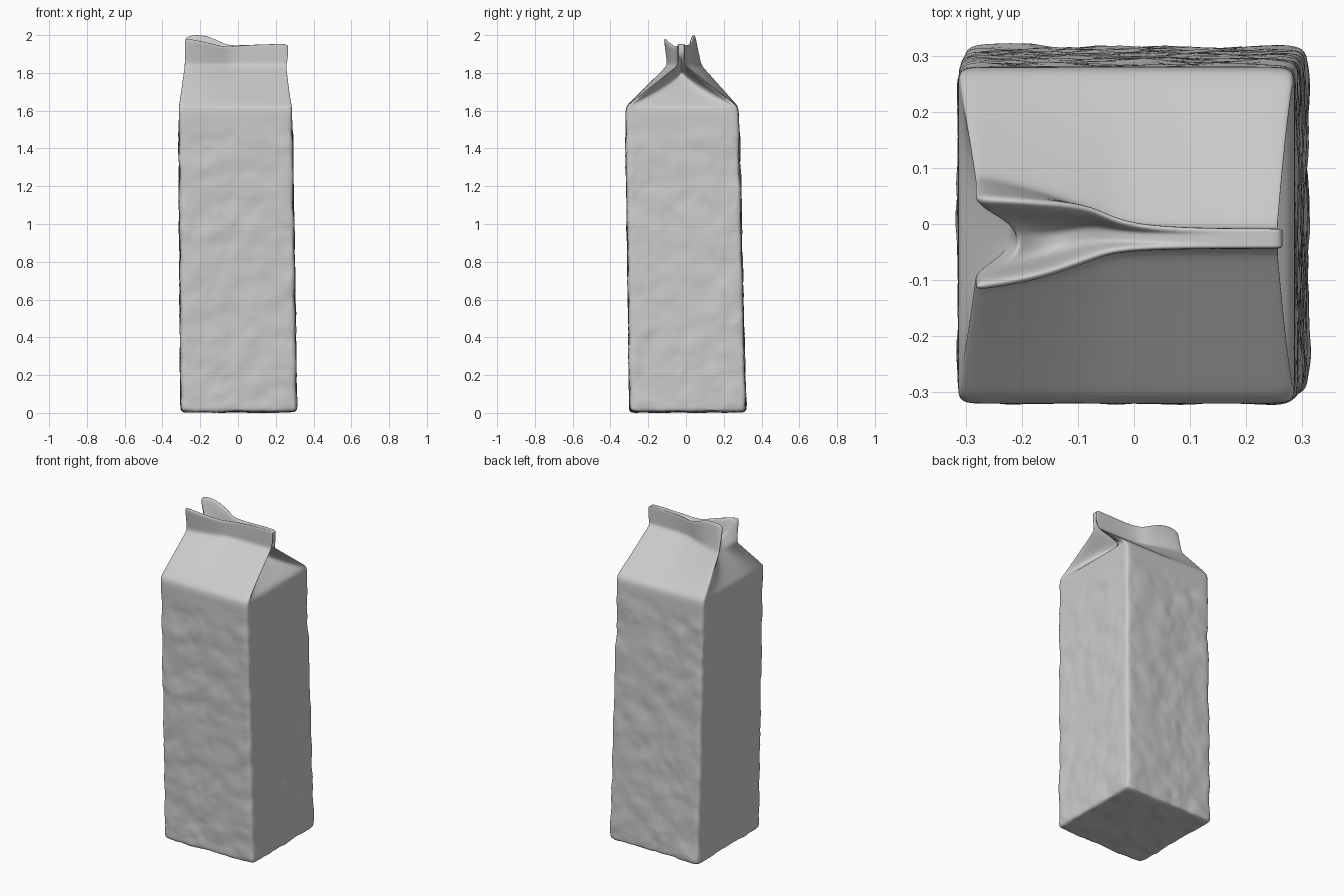
import bpy, bmesh

if "Cube" in bpy.data.objects:
    bpy.data.objects.remove(bpy.data.objects["Cube"])


def lerp(a, b, t):
    return a + (b - a) * t


# Lattice spacing across the carton (x and y); outer pairs keep the corners tight
U = [0, .08, .27, .43, .54, .92, 1]
V = [0, .08, .3, .5, .7, .92, 1]
N = 6
SHOULDER, RIDGE = 1.62, 1.84

# Roof outline per x station: ridge line, then top edge of the fin and open flaps
FIN_X = [-.288, -.255, -.16, -.065, -.015, .235, .265]
RIDGE_F = [-.10, -.10, -.085, -.055, -.045, -.044, -.044]
RIDGE_B = [.085, .08, .055, .02, -.008, -.008, -.008]
TOP_F = [-.12, -.117, -.10, -.062, -.045, -.044, -.044]
TOP_B = [.05, .05, .043, .035, -.006, -.008, -.008]
TOP_ZF = [1.985, 1.98, 1.96, 1.935, 1.945, 1.955, 1.95]
TOP_ZB = [1.98, 2.005, 2.005, 1.95, 1.945, 1.955, 1.95]
MOUTH_X = [-.2, -.185, -.13, -.075]
MOUTH_Z = [1.86, 1.845, 1.82, 1.87]

# Ring levels: body heights, roof slope 0..1, fin 0..1
RINGS = [("body", z) for z in (0.005, .04, .18, .34, .5, .66, .82, .98, 1.14, 1.3, 1.45, 1.56)]
RINGS += [("roof", t) for t in (0, .12, .5, .88, 1)]
RINGS += [("fin", f) for f in (.22, .8, 1)]
LAST = len(RINGS) - 1


def body(i, j, z):
    a = z / SHOULDER
    hx, hy = lerp(.307, .3, a), lerp(.307, .3, a)
    x = lerp(.004, -.014, a) + lerp(-hx, hx, U[i])
    y = lerp(.01, -.021, a) + lerp(-hy, hy, V[j])
    return x, y, z


def panel(i, back, t, f):
    # Front or back slope, continued up into the fin
    x0, y0, _ = body(i, N if back else 0, SHOULDER)
    ridge, top, tz = (RIDGE_B, TOP_B, TOP_ZB) if back else (RIDGE_F, TOP_F, TOP_ZF)
    y = lerp(lerp(y0, ridge[i], t), top[i], f)
    return lerp(x0, FIN_X[i], t), y, lerp(lerp(SHOULDER, RIDGE, t), tz[i], f)


def across(i, j, t, f):
    # Point between the front and back panels, hugging a panel when next to it
    a, b = panel(i, False, t, f), panel(i, True, t, f)
    gap = b[1] - a[1]
    s = V[j]
    if j in (1, 5):
        s = min(.022 / gap, .2)
        s = s if j == 1 else 1 - s
    return [lerp(p, q, s) for p, q in zip(a, b)]


def right_gusset(j, t, f):
    # Folded triangle tucked under the roof, then the plain end of the fin
    p = across(N, j, t, f)
    if f > 0:
        return p
    if j in (1, 5):
        p[0] -= .03 * t
        return p
    mid = -.024
    p[0] = lerp(.286, .06, t)
    p[1] = mid + (j - 3) * (.25 * (1 - t) ** 1.2 + .006)
    p[2] = lerp(SHOULDER, 1.805, t)
    return p


def left_spout(j, t, f):
    # Panel leaning in to a curved lip between the two open flaps
    p = across(0, j, t, f)
    if j in (1, 5):
        p[0] += .012 * t
        return p
    p[0] = lerp(lerp(-.314, -.22, t), MOUTH_X[0] - (.02 if j != 3 else 0), f)
    p[2] = lerp(lerp(SHOULDER, 1.80, t), MOUTH_Z[0] + (.02 if j != 3 else 0), f)
    return p


def position(i, j, k):
    kind, v = RINGS[k]
    if kind == "body":
        return body(i, j, v)
    t, f = (v, 0) if kind == "roof" else (1, v)
    if j in (0, N):
        return panel(i, j == N, t, f)
    if i == 0:
        return left_spout(j, t, f)
    if i == N:
        return right_gusset(j, t, f)
    p = across(i, j, t, f)
    if i < 4 and 2 <= j <= 4:      # hollow of the open mouth
        p[0], p[2] = MOUTH_X[i], MOUTH_Z[i]
    return p


# Closed shell over the surface of the lattice
bm = bmesh.new()
verts = {}
for k in range(LAST + 1):
    for i in range(N + 1):
        for j in range(N + 1):
            if i in (0, N) or j in (0, N) or k in (0, LAST):
                verts[i, j, k] = bm.verts.new(position(i, j, k))


def quad(*keys):
    bm.faces.new([verts[q] for q in keys])


for k in (0, LAST):                # base and top
    for i in range(N):
        for j in range(N):
            quad((i, j, k), (i + 1, j, k), (i + 1, j + 1, k), (i, j + 1, k))
for k in range(LAST):              # four walls
    for e in (0, N):
        for m in range(N):
            quad((m, e, k), (m + 1, e, k), (m + 1, e, k + 1), (m, e, k + 1))
            quad((e, m, k), (e, m + 1, k), (e, m + 1, k + 1), (e, m, k + 1))
bmesh.ops.recalc_face_normals(bm, faces=bm.faces)
mesh = bpy.data.meshes.new("carton")
bm.to_mesh(mesh)
bm.free()
carton = bpy.data.objects.new("carton", mesh)
bpy.context.collection.objects.link(carton)
mesh.shade_smooth()

# Smooth paper surface
sub = carton.modifiers.new("smooth", "SUBSURF")
sub.levels = sub.render_levels = 3

# Gentle unevenness, on the body only
group = carton.vertex_groups.new(name="body")
group.add([v.index for v in mesh.vertices if v.co.z < 1.5], 1, "REPLACE")
tex = bpy.data.textures.new("paper_dents", "CLOUDS")
tex.noise_scale = .12
dents = carton.modifiers.new("dents", "DISPLACE")
dents.texture = tex
dents.strength = .018
dents.vertex_group = "body"
